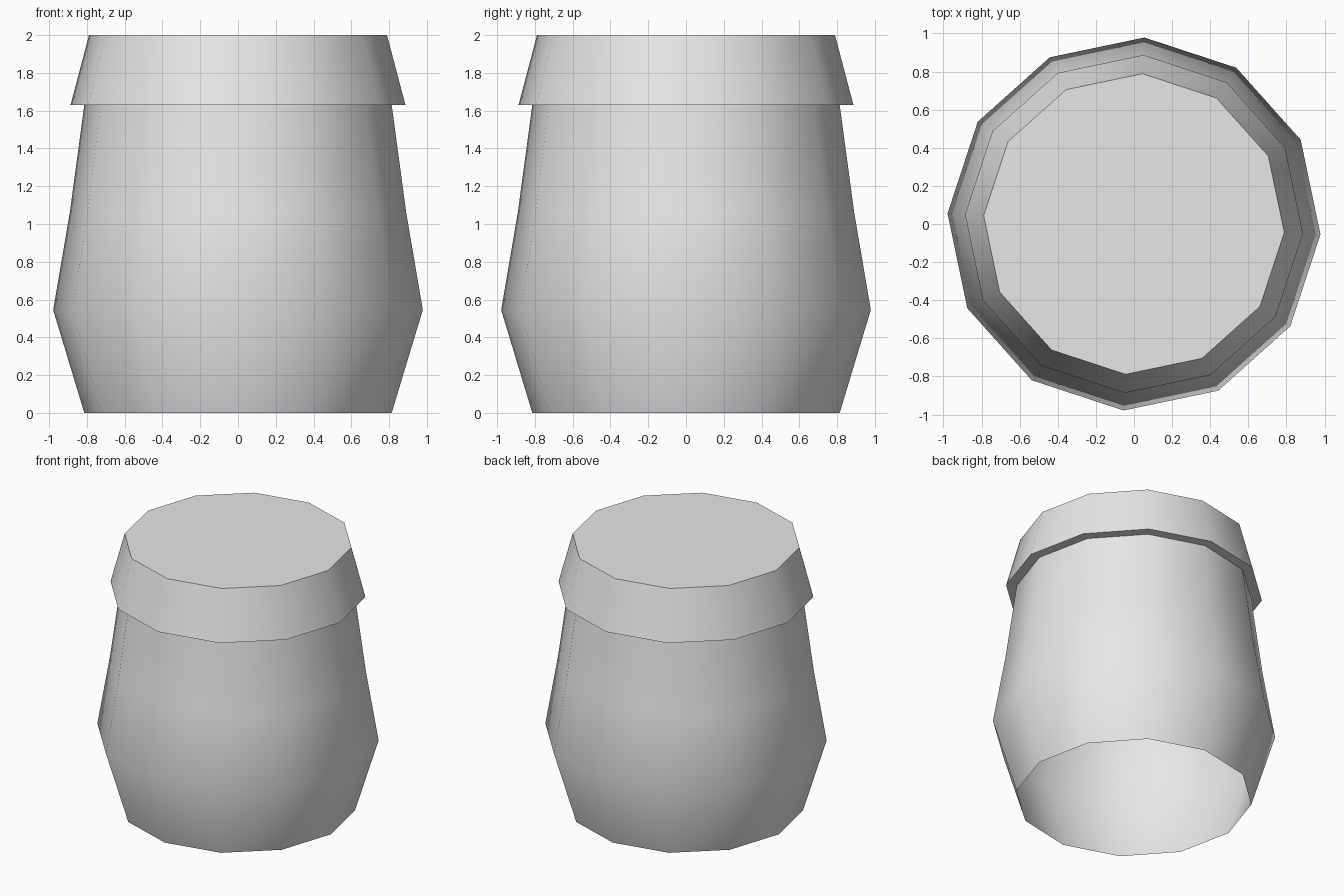
import bpy, bmesh, math

if "Cube" in bpy.data.objects:
    bpy.data.objects.remove(bpy.data.objects["Cube"])

SIDES = 12
TURN = math.radians(-3.2)

grey = bpy.data.materials.new("plain_grey")
grey.diffuse_color = (0.8, 0.8, 0.8, 1)
grey.use_nodes = True
grey.node_tree.nodes["Principled BSDF"].inputs["Base Color"].default_value = grey.diffuse_color


def lathe(name, profile, cap_top=False):
    """Spin a (radius, height) profile into a twelve-sided shell."""
    bm = bmesh.new()
    rings = []
    for r, z in profile:
        angles = [TURN + math.tau * i / SIDES for i in range(SIDES)]
        rings.append([bm.verts.new((r * math.cos(a), r * math.sin(a), z)) for a in angles])
    for low, high in zip(rings, rings[1:]):
        for i in range(SIDES):
            j = (i + 1) % SIDES
            bm.faces.new((low[i], low[j], high[j], high[i]))
    if cap_top:
        bm.faces.new(rings[-1])
    mesh = bpy.data.meshes.new(name)
    bm.to_mesh(mesh)
    bm.free()
    mesh.materials.append(grey)
    obj = bpy.data.objects.new(name, mesh)
    bpy.context.collection.objects.link(obj)
    bpy.ops.object.select_all(action='DESELECT')
    obj.select_set(True)
    bpy.context.view_layer.objects.active = obj
    bpy.ops.object.shade_smooth_by_angle(angle=math.radians(40))
    return obj


# Bulging jar body, open at the bottom
lathe("jar_body", [(0.815, 0), (0.98, 0.545), (0.892, 1.06), (0.815, 1.63)])

# Tapered lid with an overhanging rim and flat top
lathe("jar_lid", [(0.815, 1.63), (0.888, 1.63), (0.79, 2.0)], cap_top=True)
